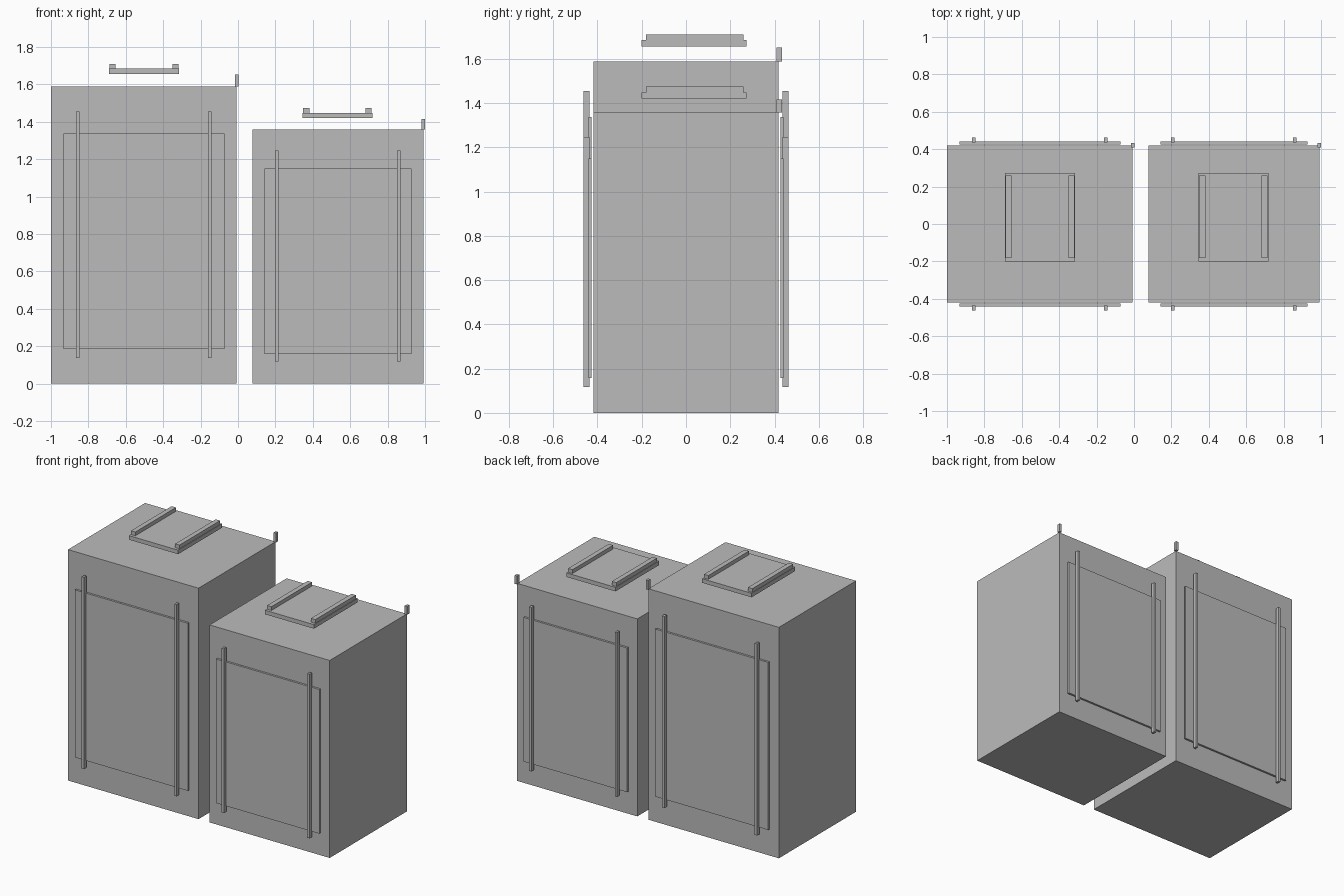
import bpy

if "Cube" in bpy.data.objects:
    bpy.data.objects.remove(bpy.data.objects["Cube"])

grey = bpy.data.materials.new("plain grey")
grey.diffuse_color = (0.5, 0.5, 0.5, 1)
grey.use_nodes = True
grey.node_tree.nodes["Principled BSDF"].inputs["Base Color"].default_value = grey.diffuse_color


def box(name, x0, x1, y0, y1, z0, z1):
    """Axis-aligned box between the given limits."""
    bpy.ops.mesh.primitive_cube_add(size=1)
    ob = bpy.context.object
    ob.name = name
    ob.data.transform(ob.matrix_world.inverted())
    size, mid = (x1 - x0, y1 - y0, z1 - z0), ((x0 + x1) / 2, (y0 + y1) / 2, (z0 + z1) / 2)
    for v in ob.data.vertices:
        v.co = [c * s + m for c, s, m in zip(v.co, size, mid)]
    ob.data.materials.append(grey)
    return ob


def cabinet(side, x0, x1, height, panel, bars, bar_z, hatch, rails, hatch_z, post_x, post_top):
    # Main body
    box(side + "_body", x0, x1, -0.419, 0.419, 0, height)

    # Door panels and upright bars, front and back
    for s, face in ((-1, "front"), (1, "back")):
        ya, yb = sorted((s * 0.426, s * 0.440))
        box(f"{side}_{face}_panel", panel[0], panel[1], ya, yb, panel[2], panel[3])
        ya, yb = sorted((s * 0.437, s * 0.463))
        for i, x in enumerate(bars):
            box(f"{side}_{face}_bar_{i}", x - 0.009, x + 0.009, ya, yb, *bar_z)

    # Raised roof plate with two rails
    box(side + "_roof_plate", hatch[0], hatch[1], -0.201, 0.274, hatch_z, hatch_z + 0.028)
    for i, x in enumerate(rails):
        box(f"{side}_roof_rail_{i}", x - 0.0165, x + 0.0165, -0.181, 0.26,
            hatch_z + 0.027, hatch_z + 0.054)

    # Small corner post
    box(side + "_corner_post", post_x - 0.009, post_x + 0.009, 0.409, 0.433, height, post_top)


cabinet("left", -1.0, -0.007, 1.588, (-0.933, -0.073, 0.185, 1.337),
        (-0.856, -0.151), (0.137, 1.455), (-0.69, -0.315), (-0.671, -0.335),
        1.656, -0.007, 1.652)
cabinet("right", 0.077, 0.991, 1.358, (0.141, 0.927, 0.158, 1.149),
        (0.208, 0.860), (0.118, 1.247), (0.345, 0.718), (0.365, 0.698),
        1.420, 0.991, 1.416)
